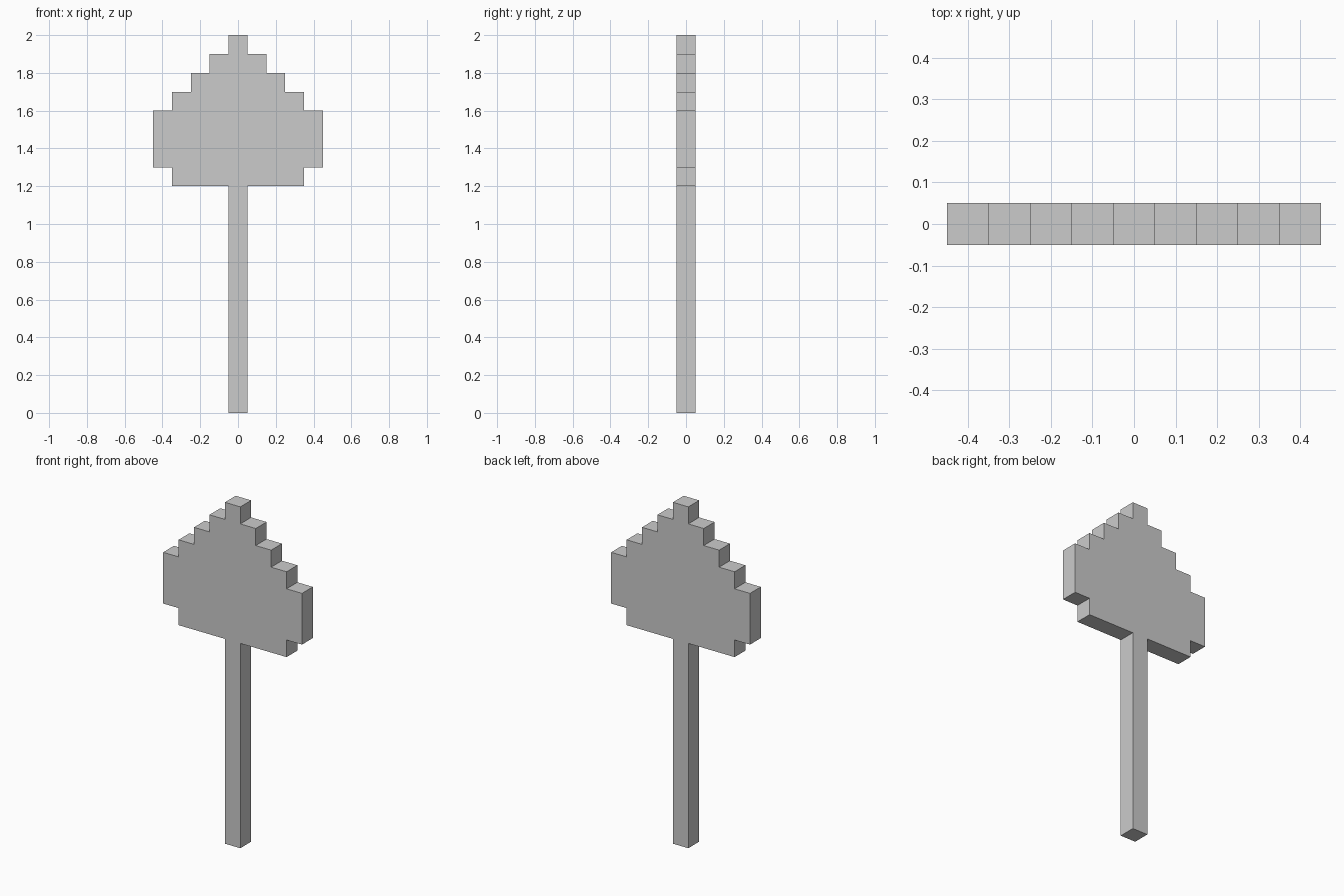
import bpy, bmesh

if "Cube" in bpy.data.objects:
    bpy.data.objects.remove(bpy.data.objects["Cube"])

U = 0.1          # pixel block size
DEPTH = 0.1

# Stepped silhouette, bottom to top: (half width, top height) of each tier
tiers = [(0.05, 1.2), (0.35, 1.3), (0.45, 1.6), (0.35, 1.7),
         (0.25, 1.8), (0.15, 1.9), (0.05, 2.0)]

# Right half of the outline, then mirrored to the left
right, z = [], 0.0
for half, top in tiers:
    right += [(half, z), (half, top)]
    z = top
outline = right + [(-x, z) for x, z in reversed(right)]

# Flat outline extruded into a single solid slab: pole and stepped head
bm = bmesh.new()
face = bm.faces.new([bm.verts.new((x, -DEPTH / 2, z)) for x, z in outline])
ext = bmesh.ops.extrude_face_region(bm, geom=[face])
bmesh.ops.translate(bm, vec=(0, DEPTH, 0),
                    verts=[g for g in ext["geom"] if isinstance(g, bmesh.types.BMVert)])
bmesh.ops.recalc_face_normals(bm, faces=bm.faces)

mesh = bpy.data.meshes.new("pole_with_stepped_head")
bm.to_mesh(mesh)
bm.free()
obj = bpy.data.objects.new("pole_with_stepped_head", mesh)
bpy.context.collection.objects.link(obj)
